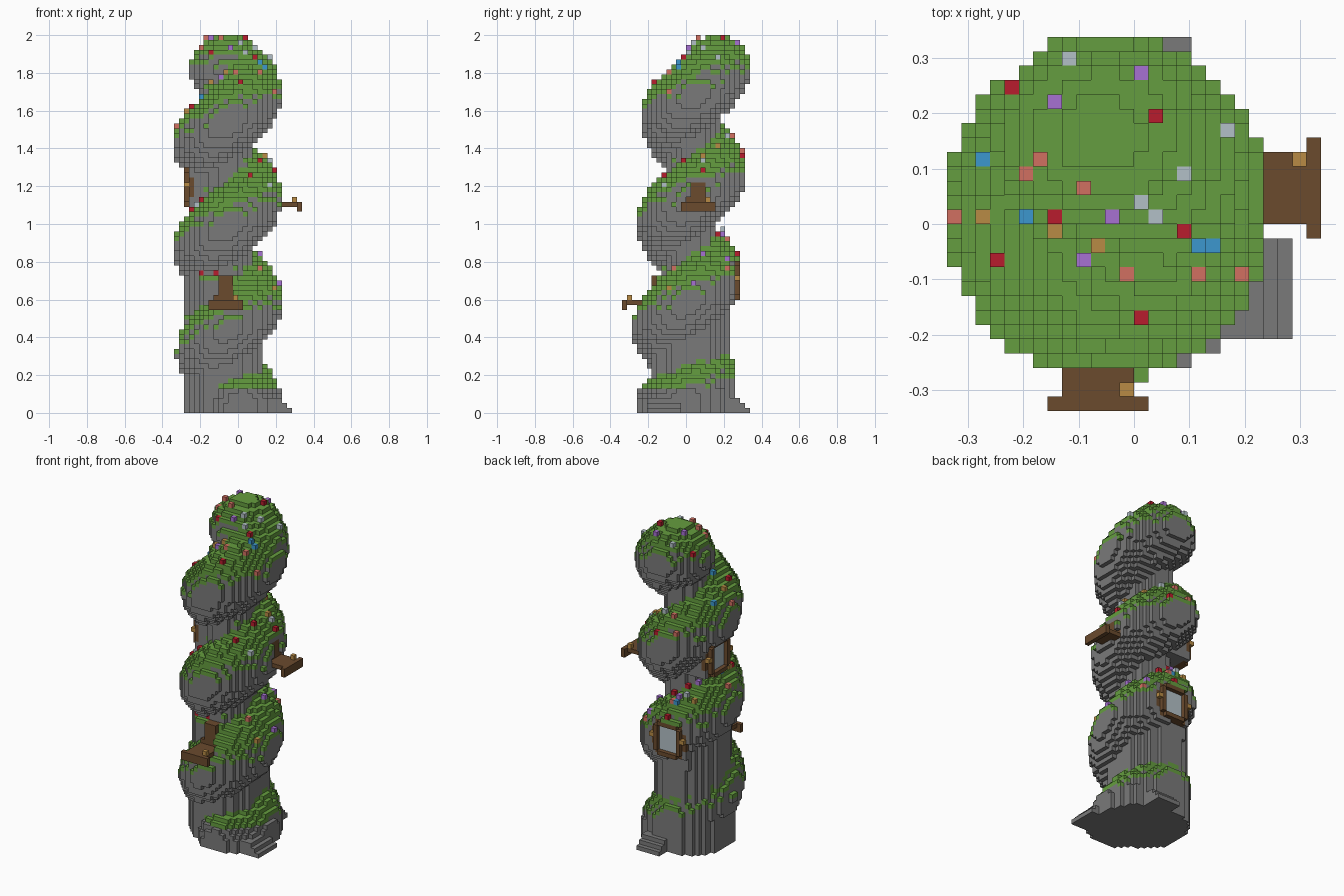
import bpy, math, random

random.seed(4)
V = 2 / 77          # block size
HALF = 13           # blocks from the axis to the edge of the footprint
HEIGHT = 77

cube = bpy.data.objects.get("Cube")
if cube:
    bpy.data.objects.remove(cube, do_unlink=True)


def material(name, rgb):
    mat = bpy.data.materials.new(name)
    mat.use_nodes = True
    mat.diffuse_color = (*rgb, 1)
    mat.node_tree.nodes["Principled BSDF"].inputs["Base Color"].default_value = (*rgb, 1)
    return mat


MATS = {name: material(name, rgb) for name, rgb in {
    "stone": (.195, .195, .195), "grass": (.13, .34, .05), "wood": (.145, .07, .027),
    "lantern tan": (.48, .26, .06), "red": (.48, .012, .026), "salmon": (.64, .16, .12),
    "blue": (.045, .31, .62), "purple": (.39, .165, .65), "pale grey": (.45, .53, .57)}.items()}

# One square per face direction, as corner offsets in the block
FACES = {
    (1, 0, 0): ((1, 0, 0), (1, 1, 0), (1, 1, 1), (1, 0, 1)),
    (-1, 0, 0): ((0, 0, 0), (0, 0, 1), (0, 1, 1), (0, 1, 0)),
    (0, 1, 0): ((0, 1, 0), (0, 1, 1), (1, 1, 1), (1, 1, 0)),
    (0, -1, 0): ((0, 0, 0), (1, 0, 0), (1, 0, 1), (0, 0, 1)),
    (0, 0, 1): ((0, 0, 1), (1, 0, 1), (1, 1, 1), (0, 1, 1)),
    (0, 0, -1): ((0, 0, 0), (0, 1, 0), (1, 1, 0), (1, 0, 0))}


def block_object(name, cells):
    """Outer skin of a set of blocks; cells maps (i, j, k) to a colour name."""
    mesh = bpy.data.meshes.new(name)
    used = sorted(set(cells.values()))
    for colour in used:
        mesh.materials.append(MATS[colour])
    verts, quads, slots = {}, [], []
    for (i, j, k), colour in cells.items():
        for (a, b, c), corners in FACES.items():
            if (i + a, j + b, k + c) in cells:
                continue
            quads.append([verts.setdefault((i + x, j + y, k + z), len(verts))
                          for x, y, z in corners])
            slots.append(used.index(colour))
    mesh.from_pydata([((x - HALF) * V, (y - HALF) * V, z * V) for x, y, z in verts], [], quads)
    mesh.polygons.foreach_set("material_index", slots)
    mesh.update()
    obj = bpy.data.objects.new(name, mesh)
    bpy.context.collection.objects.link(obj)
    return obj


def box(i0, i1, j0, j1, k0, k1):
    return [(i, j, k) for i in range(i0, i1 + 1) for j in range(j0, j1 + 1)
            for k in range(k0, k1 + 1)]


# Spiral ridge: a ball swept up a helix, keeping the closest centre for each block
PITCH, RADIUS = 21.2, 7
tower, rise, nearest = {}, {}, {}
for deg in range(-1130, 106, 6):
    z = min(70, max(1, 71.2 + PITCH * (deg - 104) / 360))
    grow = min(1, z / 30)
    swing = 3.7 + .4 * grow
    cx = HALF - 1.5 - .5 * grow + swing * math.cos(math.radians(deg))
    cy = HALF - .7 + .04 * z + swing * math.sin(math.radians(deg))
    for i, j, k in box(int(cx) - 8, int(cx) + 8, int(cy) - 8, int(cy) + 8,
                       max(0, int(z) - 8), min(HEIGHT - 1, int(z) + 8)):
        dx, dy, dz = i + .5 - cx, j + .5 - cy, k + .5 - z
        d = math.sqrt(dx * dx + dy * dy + dz * dz)
        if d < RADIUS and d < nearest.get((i, j, k), 99):
            nearest[i, j, k] = d
            rise[i, j, k] = dz
            tower[i, j, k] = "stone"
    # The lowest coil stands on the ground
    if z < 9:
        for i, j, k in box(int(cx) - 8, int(cx) + 8, int(cy) - 8, int(cy) + 8, 0, int(z)):
            if math.hypot(i + .5 - cx, j + .5 - cy) < RADIUS:
                tower.setdefault((i, j, k), "stone")

# Central column, wide at the bottom and slim above
for i, j, k in box(0, 25, 0, 25, 0, 66):
    if k < 20:
        cx, cy, r = 10.1, 13.8, 8.3
    elif k < 28:
        cx, cy, r = 9.6, 14.5, 7.7
    else:
        cx, cy, r = 11, 12.3 + .04 * k, 5.2
    if math.hypot(i + .5 - cx, j + .5 - cy) < r:
        tower.setdefault((i, j, k), "stone")

# Grass on the upper side of the ridge
for cell in tower:
    i, j, k = cell
    bare = (i, j, k + 1) not in tower
    if k > 4 and (bare or rise.get(cell, 0) > 2.5 + random.random()):
        tower[cell] = "grass"

# Ground steps at the side and back
for s in range(3):
    for cell in box(17, 23 - s, 5, 11, s, s) + box(11, 16, 20, 25 - s, s, s):
        tower.setdefault(cell, "stone")


# Doors with balconies; d counts inward from the edge, w across
def balcony(name, place, floor, door_height, depth):
    deck = {}
    for w in range(-3, 4):
        for k in (floor - 1, floor):
            deck[place(0, w, k)] = "wood"
    for d in range(1, depth + 2):
        for w in range(-2, 3):
            deck[place(d, w, floor)] = "wood"
    deck[place(1, 2, floor + 1)] = "lantern tan"
    for w in range(-2, 3):
        top = door_height if abs(w) < 2 else 1
        for k in range(floor + 1, floor + top + 1):
            for d in range(depth):
                tower.pop(place(d, w, k), None)
            deck[place(depth, w, k)] = "wood"
            deck[place(depth + 1, w, k)] = "wood"
    for cell in deck:
        tower.pop(cell, None)
    block_object(name, deck)


balcony("front_balcony", lambda d, w, k: (10 + w, d, k), 22, 5, 6)
balcony("side_balcony", lambda d, w, k: (25 - d, 15 + w, k), 42, 4, 5)


# Framed windows; d counts outward from the wall
def window(name, place, sill):
    frame = {}
    for w in range(-4, 5):
        for h in range(8):
            k = sill + h
            for d in range(4):
                tower.pop(place(d, w, k), None)
            for d in range(-5, 0):
                tower.setdefault(place(d, w, k), "stone")
            side, end = abs(w) >= 3, h in (0, 7)
            if abs(w) == 4 and h in (0, 1, 6, 7):
                tower[place(0, w, k)] = "stone"
                continue
            frame[place(0, w, k)] = "wood" if side or end else "pale grey"
            # Raised shutters and sill
            if (abs(w) == 3 and not end) or (end and abs(w) < 3):
                frame[place(1, w, k)] = "wood"
    for w in (-4, 4):
        frame[place(1, w, sill + 4)] = "lantern tan"
    block_object(name, frame)


window("back_window", lambda d, w, k: (10 + w, 22 + d, k), 23)
window("side_window", lambda d, w, k: (3 - d, 15 + w, k), 42)

block_object("spiral_tower", tower)

# Flowers on the grass: chosen spots on the open tops, scattered on the sheltered ones
SPOTS = {
    "pale grey": [(8, 24), (19, 19), (16, 16), (13, 14), (14, 13)],
    "purple": [(13, 23), (7, 21), (11, 13), (9, 10)],
    "red": [(4, 22), (14, 20), (7, 13), (16, 12), (3, 10), (13, 6)],
    "blue": [(2, 17), (5, 13), (17, 11), (18, 11)],
    "salmon": [(6, 17), (5, 16), (9, 15), (0, 13), (12, 9), (17, 9), (20, 9)],
    "lantern tan": [(2, 13), (7, 12), (10, 11)]}
tops = {}
for i, j, k in tower:
    tops[i, j] = max(k, tops.get((i, j), 0))
flowers = {}
for colour, spots in SPOTS.items():
    for i, j in spots:
        if 4 < tops.get((i, j), 0) < HEIGHT - 1:
            flowers[i, j, tops[i, j] + 1] = colour
for (i, j, k), colour in tower.items():
    sheltered = k < tops[i, j] and (i, j, k + 1) not in tower
    if colour == "grass" and sheltered and k > 22 and random.random() < .08:
        flowers[i, j, k + 1] = random.choice(list(SPOTS))
block_object("flowers", flowers)
